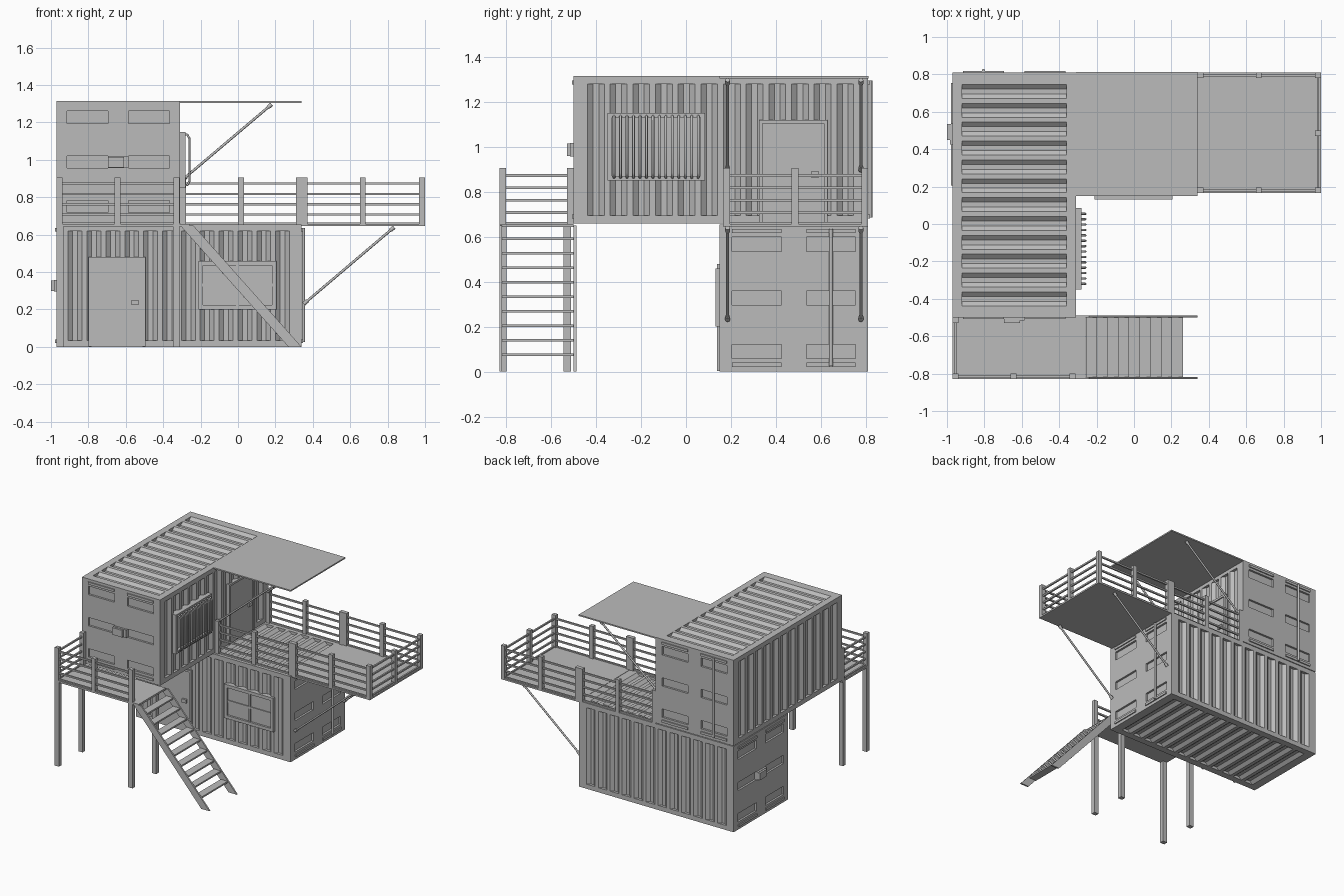
import bpy, bmesh, math
from mathutils import Matrix, Vector

if "Cube" in bpy.data.objects:
    bpy.data.objects.remove(bpy.data.objects["Cube"], do_unlink=True)

grey = bpy.data.materials.new("plain grey")
grey.use_nodes = True
grey.diffuse_color = (0.5, 0.5, 0.5, 1)
grey.node_tree.nodes["Principled BSDF"].inputs["Base Color"].default_value = (0.5, 0.5, 0.5, 1)
grey.node_tree.nodes["Principled BSDF"].inputs["Roughness"].default_value = 0.8

I = Matrix.Identity(4)


def link(name, data, M=I):
    ob = bpy.data.objects.new(name, data)
    data.materials.append(grey)
    ob.matrix_world = M
    bpy.context.collection.objects.link(ob)
    return ob


def finish(name, bm, M=I):
    bmesh.ops.recalc_face_normals(bm, faces=bm.faces)
    me = bpy.data.meshes.new(name)
    bm.to_mesh(me)
    bm.free()
    return link(name, me, M)


def boxes(name, spans, M=I):
    """One object from boxes given as (x0, x1, y0, y1, z0, z1)."""
    bm = bmesh.new()
    for x0, x1, y0, y1, z0, z1 in spans:
        T = Matrix.Translation(((x0 + x1) / 2, (y0 + y1) / 2, (z0 + z1) / 2))
        bmesh.ops.create_cube(bm, size=1, matrix=T @ Matrix.Diagonal((x1 - x0, y1 - y0, z1 - z0, 1)))
    return finish(name, bm, M)


def tubes(name, paths, radius, M=I):
    """Round bars following straight-sided paths."""
    cu = bpy.data.curves.new(name, 'CURVE')
    cu.dimensions = '3D'
    cu.bevel_depth = radius
    cu.bevel_resolution = 2
    cu.use_fill_caps = True
    for path in paths:
        sp = cu.splines.new('POLY')
        sp.points.add(len(path) - 1)
        for p, co in zip(sp.points, path):
            p.co = (*co, 1)
    return link(name, cu, M)


# Container dimensions: length, width, height, frame widths
L, W, H = 1.31, 0.66, 0.655
POST, BEAM, GROOVE = 0.05, 0.035, 0.02


def corrugated(name, half, M):
    """Panel in local XY with twelve trapezoid grooves sinking along -Z."""
    start, step = -L / 2 + POST, (L - 2 * POST) / 12
    pts = [(start, 0)]
    for i in range(12):
        pts += [(start + step * (i + f), -d) for f, d in
                ((0.12, 0), (0.36, GROOVE), (0.62, GROOVE), (0.86, 0))]
    pts.append((-start, 0))
    bm = bmesh.new()
    rows = [[bm.verts.new((x, s * half, z)) for x, z in pts] for s in (-1, 1)]
    for i in range(len(pts) - 1):
        bm.faces.new((rows[0][i], rows[0][i + 1], rows[1][i + 1], rows[1][i]))
    me = bpy.data.meshes.new(name)
    bm.to_mesh(me)
    bm.free()
    link(name, me, M)


def end_wall(name, side, M):
    """Flat end with a 2 x 3 set of sunken pockets."""
    ys = [-W / 2, -0.275, -0.055, 0.055, 0.275, W / 2]
    zs = [0, 0.058, 0.122, 0.297, 0.36, 0.535, 0.6, H]
    x = side * L / 2
    bm = bmesh.new()
    grid = [[bm.verts.new((x, y, z)) for z in zs] for y in ys]
    pockets = []
    for i in range(5):
        for j in range(7):
            f = bm.faces.new((grid[i][j], grid[i + 1][j], grid[i + 1][j + 1], grid[i][j + 1]))
            if i % 2 and j % 2:
                pockets.append(f)
    rim = bmesh.ops.extrude_edge_only(bm, edges=[e for e in bm.edges if e.is_boundary])
    bmesh.ops.translate(bm, vec=(-side * POST, 0, 0),
                        verts=[v for v in rim["geom"] if isinstance(v, bmesh.types.BMVert)])
    for f in bmesh.ops.extrude_discrete_faces(bm, faces=pockets)["faces"]:
        bmesh.ops.translate(bm, vec=(-side * 0.015, 0, 0), verts=f.verts)
    finish(name, bm, M)


def container(tag, M):
    e = L / 2 - POST
    # Long frame beams
    boxes(tag + "_frame_beams", [(-e, e, min(s * W / 2, s * (W / 2 - POST)), max(s * W / 2, s * (W / 2 - POST)), z, z + BEAM)
                                 for s in (-1, 1) for z in (0, H - BEAM)], M)
    # Corrugated roof, floor and side walls
    for part, half, loc, turn in (("roof", W / 2 - POST, (0, 0, H), 0),
                                  ("floor", W / 2 - POST, (0, 0, 0), 180),
                                  ("front_wall", H / 2 - BEAM, (0, -W / 2, H / 2), 90),
                                  ("back_wall", H / 2 - BEAM, (0, W / 2, H / 2), -90)):
        corrugated(f"{tag}_{part}", half,
                   M @ Matrix.Translation(loc) @ Matrix.Rotation(math.radians(turn), 4, 'X'))
    # Ends with hinge strips
    for side, end in ((-1, "lock_end"), (1, "rod_end")):
        end_wall(f"{tag}_{end}", side, M)
        a, b = sorted((side * L / 2, side * (L / 2 + 0.008)))
        boxes(f"{tag}_{end}_strips", [(a, b, y, y + 0.22, z, z + 0.018)
                                      for y in (-0.275, 0.055) for z in (0.022, 0.617)], M)
    # Lock box on one end, locking rod on the other
    boxes(tag + "_lock_box", [(-L / 2 - 0.015, -L / 2, -0.055, 0.055, 0.297, 0.357),
                              (-L / 2 - 0.03, -L / 2, -0.03, 0.055, 0.3, 0.354)], M)
    tubes(tag + "_locking_rod", [[(L / 2 + 0.01, 0.165, 0.025), (L / 2 + 0.01, 0.165, 0.635)]], 0.009, M)


def surround(x0, x1, z0, z1, t, depth, sill=True):
    """Frame bars around an opening on the front wall."""
    y0, y1 = -W / 2 - depth, -W / 2 + 0.022
    bars = [(x0, x0 + t, y0, y1, z0, z1), (x1 - t, x1, y0, y1, z0, z1),
            (x0 + t, x1 - t, y0, y1, z1 - t, z1)]
    return bars + ([(x0 + t, x1 - t, y0, y1, z0, z0 + t)] if sill else [])


def door(tag, x0, z1, M):
    x1, y = x0 + 0.305, -W / 2
    boxes(tag + "_door_frame", surround(x0, x1, 0.003, z1, 0.016, 0.012, False), M)
    boxes(tag + "_door", [(x0 + 0.016, x1 - 0.016, y - 0.004, y + 0.022, 0.003, z1 - 0.016)], M)
    boxes(tag + "_door_handle", [(x1 - 0.075, x1 - 0.038, y - 0.018, y, z1 - 0.257, z1 - 0.23)], M)


lower = Matrix.Translation((-0.315, 0.48, 0))
upper = Matrix.Translation((-0.64, 0.155, 0.66)) @ Matrix.Rotation(math.pi / 2, 4, 'Z')
container("lower_container", lower)
container("upper_container", upper)
door("lower", -0.485, 0.48, lower)
door("upper", 0.17, 0.46, upper)

# Lower window with four panes
y = -W / 2
boxes("lower_window_frame", surround(0.105, 0.52, 0.2, 0.46, 0.024, 0.018), lower)
boxes("lower_window_glass", [(0.125, 0.5, y - 0.003, y + 0.022, 0.22, 0.44)], lower)
boxes("lower_window_bars", [(0.305, 0.32, y - 0.011, y, 0.22, 0.44),
                            (0.125, 0.5, y - 0.01, y, 0.322, 0.338)], lower)

# Upper window with a cage of bent bars
boxes("upper_window_frame", surround(-0.505, -0.07, 0.19, 0.49, 0.02, 0.03), upper)
boxes("upper_window_glass", [(-0.49, -0.085, y - 0.008, y + 0.022, 0.205, 0.475)], upper)
cage = []
for i in range(14):
    x = -0.475 + i * 0.0288
    cage.append([(x, y - 0.02, 0.478), (x, y - 0.04, 0.474), (x, y - 0.05, 0.455),
                 (x, y - 0.05, 0.225), (x, y - 0.04, 0.206), (x, y - 0.02, 0.202)])
tubes("upper_window_cage", cage, 0.006, upper)

# Side deck, walkway slab and canopy
boxes("side_deck", [(0.34, 1.0, 0.165, 0.81, 0.645, 0.657)])
boxes("walkway", [(-0.97, -0.26, -0.83, -0.5, 0.643, 0.657)])
boxes("canopy", [(-0.31, 0.34, 0.15, 0.812, 1.305, 1.315)])


def railing(name, posts, runs):
    """Square posts plus five horizontal rails per run."""
    boxes(name + "_posts", [(x - 0.016, x + 0.016, y - 0.015, y + 0.015, 0.65, 0.905) for x, y in posts])
    t = 0.006
    boxes(name + "_rails", [(x0 - t, x1 + t, y0 - t, y1 + t, z - t, z + t)
                            for x0, x1, y0, y1 in runs for z in (0.66, 0.708, 0.763, 0.818, 0.873)])


deck_x = (-0.295, 0.015, 0.326, 0.356, 0.667, 0.984)
railing("deck_railing", [(x, yy) for x in deck_x for yy in (0.18, 0.795)] + [(0.984, 0.485)],
        [(-0.295, 0.984, 0.18, 0.18), (-0.295, 0.984, 0.795, 0.795), (0.984, 0.984, 0.18, 0.795)])
railing("walkway_railing", [(-0.954, -0.815), (-0.643, -0.815), (-0.329, -0.815), (-0.954, -0.515)],
        [(-0.954, -0.329, -0.815, -0.815), (-0.954, -0.954, -0.815, -0.515)])

# Walkway legs
boxes("walkway_legs", [(x - 0.018, x + 0.018, yy - 0.016, yy + 0.016, 0, 0.645)
                       for x in (-0.952, -0.33) for yy in (-0.814, -0.528)])

# Diagonal struts with thicker end collars
for name, a, b in (("deck_strut", Vector((0.352, 0, 0.23)), Vector((0.835, 0, 0.64))),
                   ("canopy_strut", Vector((-0.295, 0, 0.895)), Vector((0.18, 0, 1.297)))):
    d = (b - a).normalized() * 0.025
    sides = [Vector((0, yy, 0)) for yy in (0.185, 0.778)]
    tubes(name + "s", [[a + s, b + s] for s in sides], 0.007)
    tubes(name + "_collars", [[p + s, p + s + q] for s in sides for p, q in ((a, d), (b, -d))], 0.011)

# Stair stringers and treads
for name, y0 in (("stair_stringer_front", -0.83), ("stair_stringer_back", -0.5)):
    bm = bmesh.new()
    f = bm.faces.new([bm.verts.new((x, y0, z)) for x, z in
                      ((-0.31, 0.65), (-0.24, 0.65), (0.34, 0), (0.27, 0))])
    g = bmesh.ops.extrude_face_region(bm, geom=[f])["geom"]
    bmesh.ops.translate(bm, vec=(0, 0.012, 0), verts=[v for v in g if isinstance(v, bmesh.types.BMVert)])
    finish(name, bm)
boxes("stair_treads", [(0.203 - 0.0575 * i, 0.262 - 0.0575 * i, -0.82, -0.498, 0.07 + 0.0645 * i, 0.082 + 0.0645 * i)
                       for i in range(9)])
